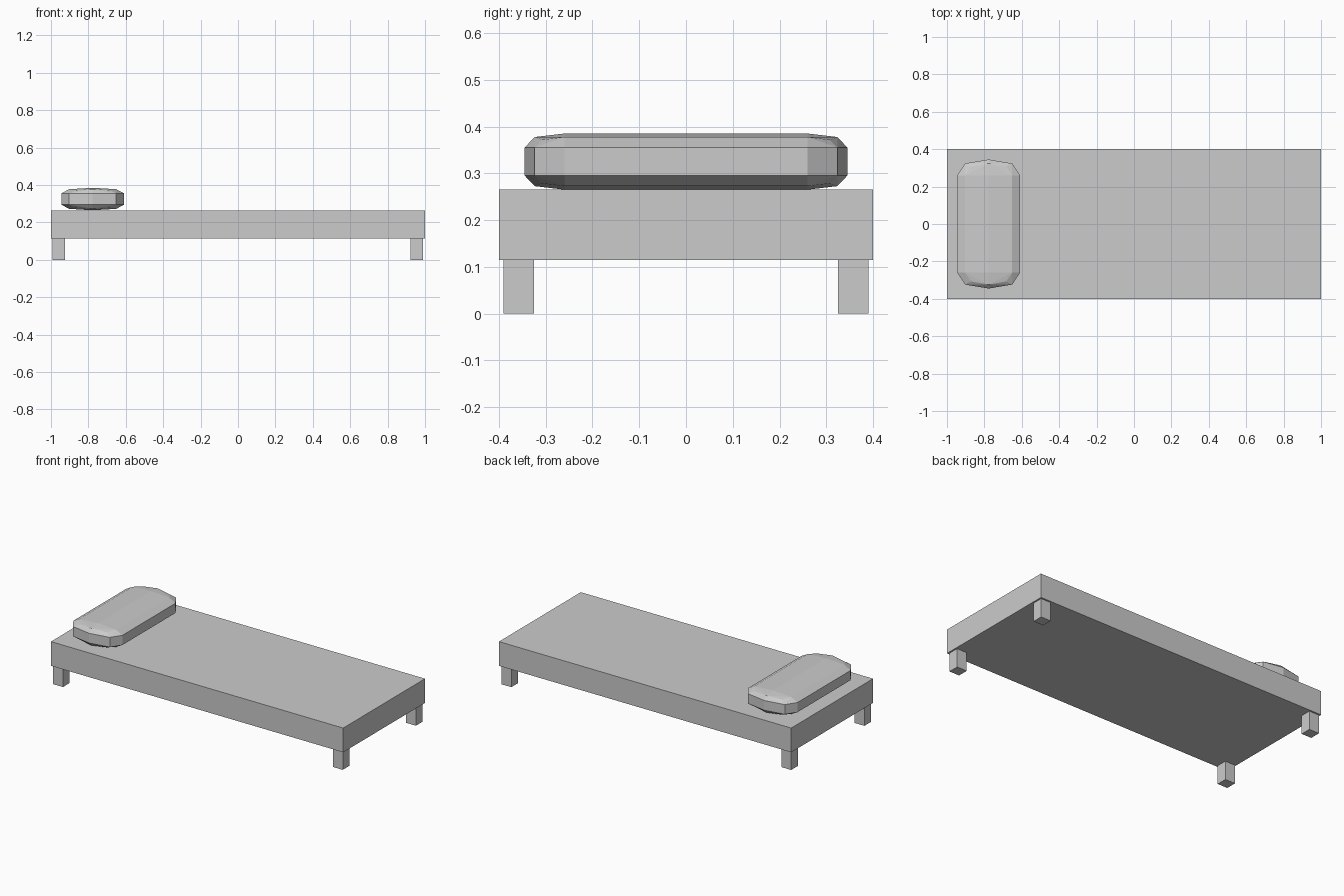
import bpy, bmesh
from itertools import permutations, product

if "Cube" in bpy.data.objects:
    bpy.data.objects.remove(bpy.data.objects["Cube"])


def finish(name, bm):
    mesh = bpy.data.meshes.new(name)
    bm.to_mesh(mesh)
    bm.free()
    ob = bpy.data.objects.new(name, mesh)
    bpy.context.collection.objects.link(ob)
    return ob


def box(name, lo, hi):
    bm = bmesh.new()
    bmesh.ops.create_cube(bm, size=1)
    for v in bm.verts:
        v.co = [l + (c + 0.5) * (h - l) for c, l, h in zip(v.co, lo, hi)]
    return finish(name, bm)


# Mattress slab
box("mattress", (-1, -0.4, 0.115), (1, 0.4, 0.265))

# Four square legs
for x, end in ((-0.993, "head"), (0.922, "foot")):
    for y, side in ((-0.39, "front"), (0.325, "back")):
        box(f"{end}_{side}_leg", (x, y, 0), (x + 0.068, y + 0.065, 0.115))

# Pillow: faceted rounded cushion, a once-smoothed cube stretched along y and z
centre = (-0.777, 0, 0.325)
flat = (0, 0.26, 0.03)         # straight half-lengths
rounding = (0.168, 0.085, 0.03)  # rounded edge sizes
points = set()
for base in ((1, 0, 0), (0.75, 0.75, 0), (5 / 9, 5 / 9, 5 / 9)):
    for p in set(permutations(base)):
        for s in product((-1, 1), repeat=3):
            points.add(tuple(round(c + sg * (f + r * a), 5) for c, sg, f, r, a
                             in zip(centre, s, flat, rounding, p)))
bm = bmesh.new()
for p in sorted(points):
    bm.verts.new(p)
bmesh.ops.convex_hull(bm, input=bm.verts[:])
bmesh.ops.dissolve_limit(bm, angle_limit=0.01, verts=bm.verts[:], edges=bm.edges[:])
bmesh.ops.recalc_face_normals(bm, faces=bm.faces[:])
finish("pillow", bm)
